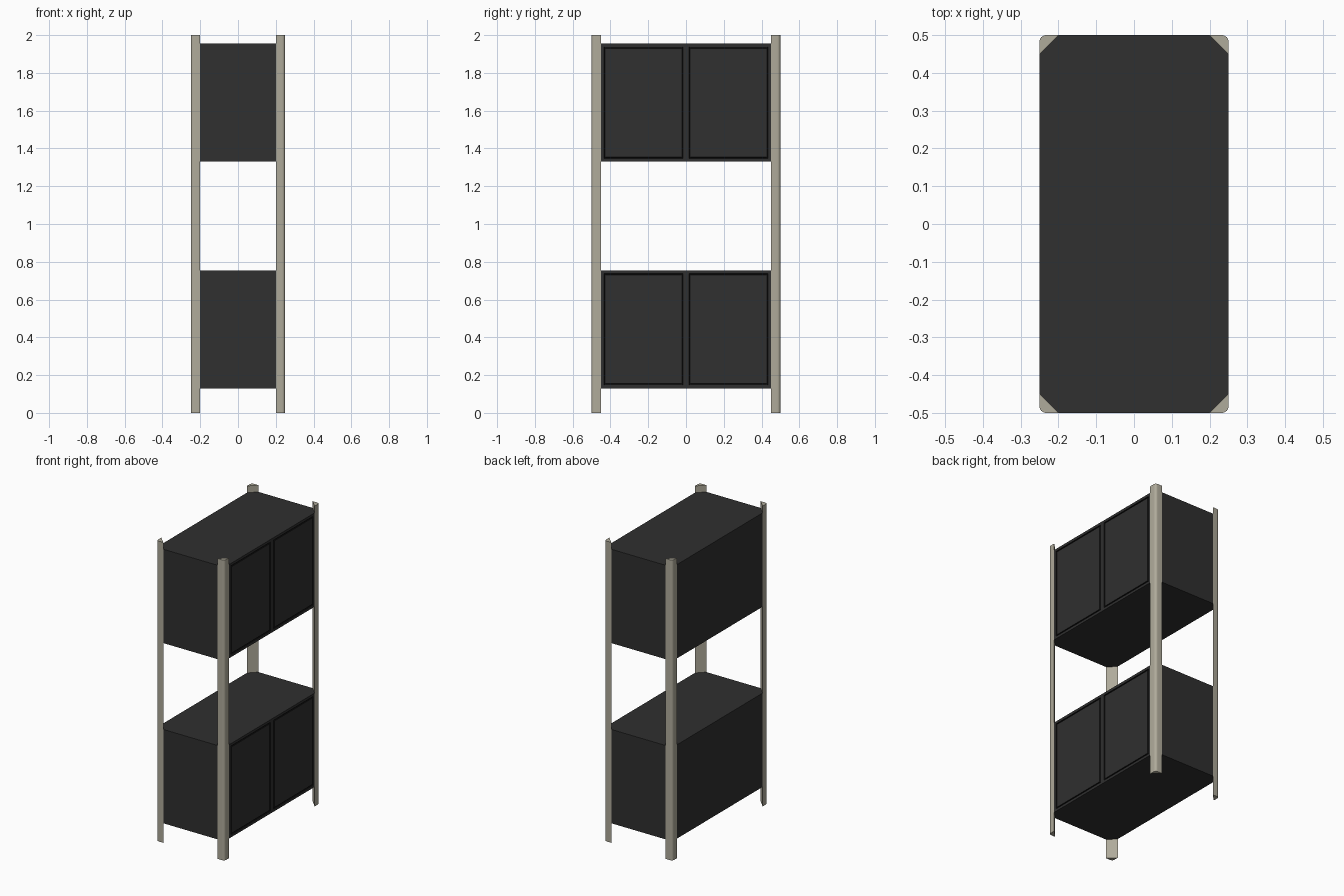
import bpy, bmesh, math

if "Cube" in bpy.data.objects:
    bpy.data.objects.remove(bpy.data.objects["Cube"])

W, D, H, C = 0.25, 0.5, 2.0, 0.05   # half width, half depth, height, corner chamfer
R = 0.017                           # rounding of the posts


def material(name, rgb):
    m = bpy.data.materials.new(name)
    m.diffuse_color = (*rgb, 1)
    m.use_nodes = True
    m.node_tree.nodes["Principled BSDF"].inputs["Base Color"].default_value = m.diffuse_color
    return m


charcoal = material("charcoal panel", (0.029, 0.029, 0.029))
black = material("black groove", (0.008, 0.008, 0.008))
stone = material("stone grey post", (0.43, 0.405, 0.325))


def prism(bm, outline, z0, z1):
    low = [bm.verts.new((x, y, z0)) for x, y in outline]
    high = [bm.verts.new((x, y, z1)) for x, y in outline]
    n = len(outline)
    bm.faces.new(low[::-1])
    bm.faces.new(high)
    for i in range(n):
        j = (i + 1) % n
        bm.faces.new((low[i], low[j], high[j], high[i]))
    bmesh.ops.recalc_face_normals(bm, faces=bm.faces[:])


def finish(bm, name, mats):
    me = bpy.data.meshes.new(name)
    bm.normal_update()
    bm.to_mesh(me)
    bm.free()
    for m in mats:
        me.materials.append(m)
    ob = bpy.data.objects.new(name, me)
    bpy.context.collection.objects.link(ob)
    return ob


# Cabinet: chamfered box with two grooved doors on the right side
def cabinet(name, z0, z1):
    bm = bmesh.new()
    outline = [(W, -D + C), (W, D - C), (W - C, D), (-W + C, D),
               (-W, D - C), (-W, -D + C), (-W + C, -D), (W - C, -D)]
    prism(bm, outline, z0, z1)
    side = [f for f in bm.faces if f.normal.x > 0.99]
    geom = side + list(side[0].edges) + list(side[0].verts)
    bmesh.ops.bisect_plane(bm, geom=geom, plane_co=(0, 0, 0), plane_no=(0, 1, 0))
    bm.normal_update()
    doors = [f for f in bm.faces if f.normal.x > 0.99]
    bmesh.ops.inset_individual(bm, faces=doors, thickness=0.024, depth=0)
    for thick, depth in ((0.002, -0.006), (0.007, 0), (0.002, 0.006)):
        rim = bmesh.ops.inset_individual(bm, faces=doors, thickness=thick, depth=depth)
        for f in rim["faces"]:
            f.material_index = 1
    for f in doors:
        f.material_index = 0
    finish(bm, name, (charcoal, black))


cabinet("lower_cabinet", 0.13, 0.755)
cabinet("upper_cabinet", 1.33, 1.955)


# Corner post: triangular profile with a rounded outer corner
def post(name, sx, sy):
    pts = [(W, D - C)]
    for i in range(7):
        a = math.pi / 2 * i / 6
        pts.append((W - R + R * math.cos(a), D - R + R * math.sin(a)))
    pts.append((W - C, D))
    bm = bmesh.new()
    prism(bm, [(sx * x, sy * y) for x, y in pts], 0, H)
    ob = finish(bm, name, (stone,))
    bpy.ops.object.select_all(action='DESELECT')
    ob.select_set(True)
    bpy.context.view_layer.objects.active = ob
    bpy.ops.object.shade_smooth_by_angle(angle=math.radians(30))


for sx, side in ((-1, "left"), (1, "right")):
    for sy, end in ((-1, "front"), (1, "back")):
        post(f"{end}_{side}_post", sx, sy)
